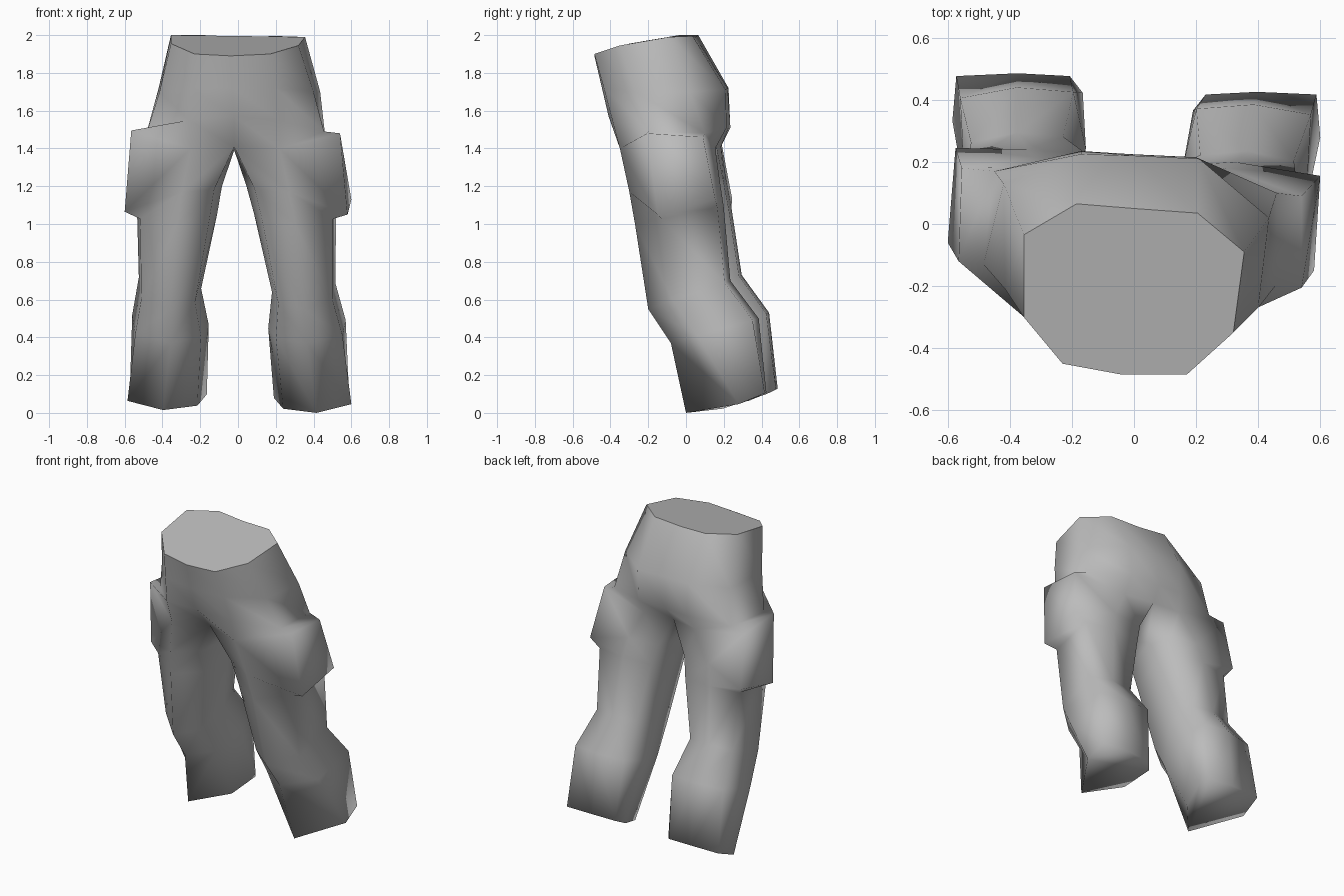
import bpy, bmesh

cloth = bpy.data.materials.new("grey cloth")
cloth.diffuse_color = (0.5, 0.5, 0.5, 1)


def bridge(bm, a, b):
    """Quads between two closed rings of vertices."""
    n = len(a)
    for i in range(n):
        j = (i + 1) % n
        bm.faces.new((a[i], a[j], b[j], b[i]))


def add_ring(bm, points):
    return [bm.verts.new(p) for p in points]


# Hip rings: front middle, right side, back middle, left side
waist = [(-.04, -.485, 1.89), (.17, -.485, 1.9), (.32, -.35, 1.945),
         (.355, -.09, 1.99), (.205, .035, 1.995), (0, .05, 1.99),
         (-.185, .065, 2.0), (-.355, -.035, 2.0), (-.355, -.30, 1.955),
         (-.23, -.45, 1.9)]
widest = [(-.03, -.445, 1.72), (.2, -.435, 1.72), (.40, -.27, 1.7),
          (.435, .02, 1.7), (.21, .21, 1.71), (0, .22, 1.72),
          (-.17, .225, 1.72), (-.42, .13, 1.72), (-.415, -.21, 1.7),
          (-.25, -.41, 1.72)]
seat = [(-.02, -.41, 1.57), (.22, -.39, 1.55), (.455, -.2, 1.49),
        (.46, .1, 1.48), (.2, .215, 1.51), (-.01, .225, 1.51),
        (-.17, .235, 1.51), (-.45, .17, 1.49), (-.485, -.13, 1.48),
        (-.26, -.38, 1.55)]
# The outer corners of this ring are the upper pocket corners
fork = [(-.02, -.27, 1.41), (.22, -.35, 1.4), (.54, -.205, 1.48),
        (.54, .09, 1.46), (.2, .155, 1.40), (-.02, .16, 1.42),
        (-.2, .185, 1.41), (-.555, .18, 1.47), (-.565, -.12, 1.495),
        (-.25, -.34, 1.4)]

# Leg sections: u runs inner to outer, v runs front to back
LEG = [(.1, .2), (.5, 0), (.96, .3), (1, .93), (.55, 1), (.1, .97),
       (0, .6)]
HEM = [(.12, .45), (.55, 0), (1, .65), (.97, .97), (.5, .99), (.1, .97),
       (0, .85)]


def leg(bm, top, side, pocket, rings):
    """Each ring: inner x, outer x, front y, back y, front z, back z."""
    for k, (x0, x1, y0, y1, z0, z1) in enumerate(rings):
        hem = k == len(rings) - 1
        points = [(side * (x0 + u * (x1 - x0)), y0 + v * (y1 - y0),
                   z0 + (v * v if hem else v) * (z1 - z0))
                  for u, v in (HEM if hem else LEG)]
        if k == 0:  # lower corners of the cargo pocket stick out
            points[2:4] = pocket
        ring = add_ring(bm, points)
        bridge(bm, top, ring)
        top = ring
    bm.faces.new(top)


# Trousers: hips that fork into two legs with bulging side pockets
bm = bmesh.new()
hips = [add_ring(bm, r) for r in (waist, widest, seat, fork)]
for a, b in zip(hips, hips[1:]):
    bridge(bm, a, b)
waist_cap = bm.faces.new(hips[0])
f = hips[-1]
crotch = bm.verts.new((-.02, -.05, 1.39))
leg(bm, f[:6] + [crotch], 1, [(.58, -.15, 1.05), (.60, .155, 1.13)], [
    (.045, .50, -.30, .18, 1.17, 1.22), (.085, .52, -.27, .20, 1.0, 1.09),
    (.18, .515, -.20, .235, .55, .70), (.16, .57, -.08, .385, .37, .50),
    (.19, .60, 0, .43, 0, .11)])
leg(bm, [f[0]] + f[:4:-1] + [crotch], -1,
    [(-.60, -.06, 1.065), (-.575, .245, 1.13)], [
    (.085, .51, -.29, .215, 1.17, 1.22), (.11, .535, -.25, .24, 1.0, 1.09),
    (.195, .525, -.17, .295, .55, .73), (.155, .56, -.05, .44, .37, .53),
    (.165, .585, .04, .49, .015, .13)])

# Smooth cloth, flat cap at the waist
bmesh.ops.recalc_face_normals(bm, faces=bm.faces)
for face in bm.faces:
    face.smooth = face is not waist_cap
mesh = bpy.data.meshes.new("trousers")
bm.to_mesh(mesh)
bm.free()
mesh.materials.append(cloth)
bpy.context.collection.objects.link(bpy.data.objects.new("trousers", mesh))
